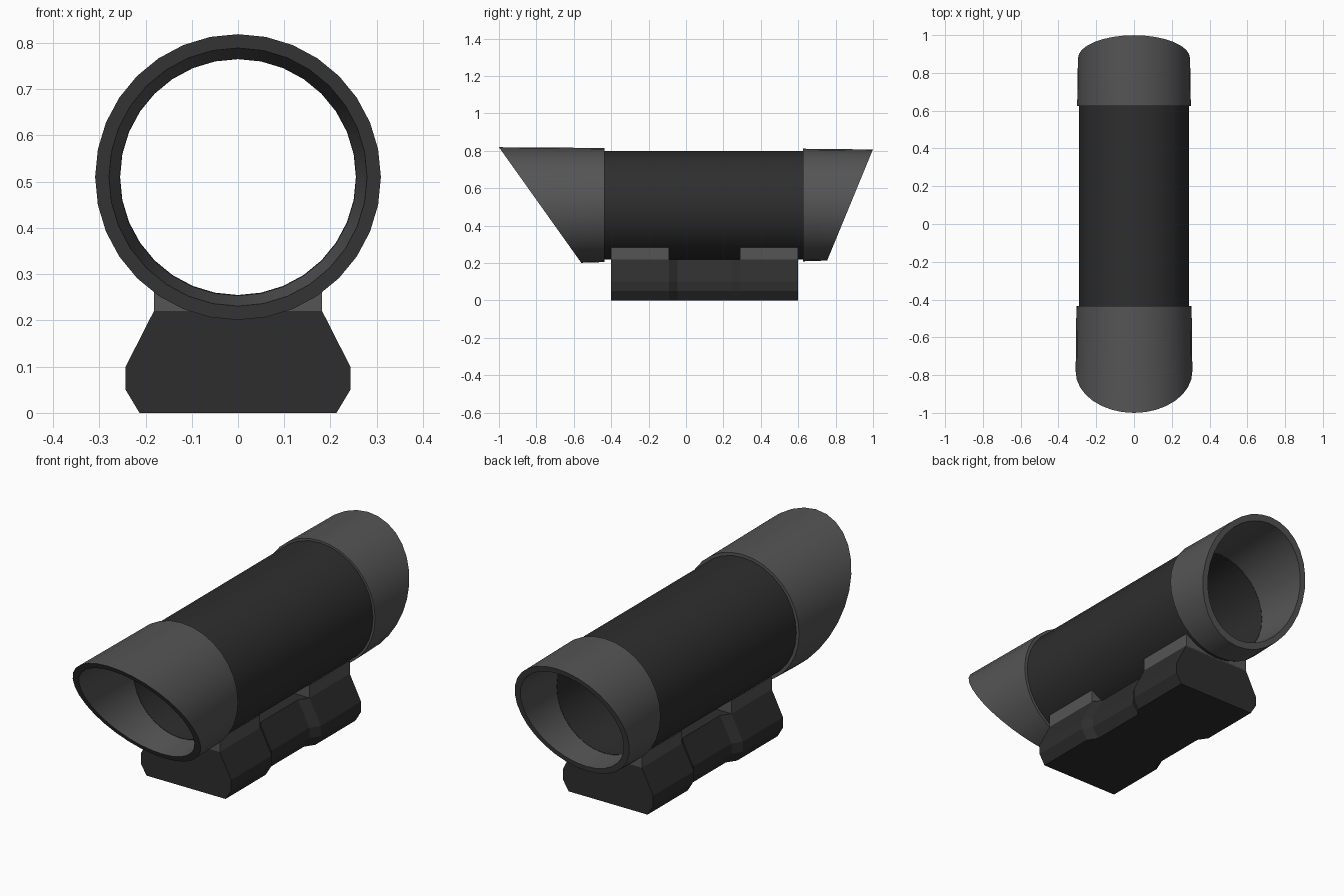
import bpy, bmesh, math

if "Cube" in bpy.data.objects:
    bpy.data.objects.remove(bpy.data.objects["Cube"])

N = 32          # sides of the round parts
CZ = 0.51       # height of the tube axis


def material(name, v):
    m = bpy.data.materials.new(name)
    m.diffuse_color = (v, v, v, 1)
    m.use_nodes = True
    m.node_tree.nodes["Principled BSDF"].inputs["Base Color"].default_value = m.diffuse_color
    return m


DARK = material("dark grey", 0.027)
GREY = material("mid grey", 0.09)


def finish(name, bm, mat, smooth=False):
    bmesh.ops.recalc_face_normals(bm, faces=bm.faces)
    me = bpy.data.meshes.new(name)
    bm.to_mesh(me)
    bm.free()
    me.materials.append(mat)
    ob = bpy.data.objects.new(name, me)
    bpy.context.collection.objects.link(ob)
    if smooth:
        bpy.ops.object.select_all(action='DESELECT')
        ob.select_set(True)
        bpy.context.view_layer.objects.active = ob
        bpy.ops.object.shade_smooth_by_angle(angle=math.radians(30))
    return ob


def loft(bm, loops, closed=False):
    """Skin a list of vertex loops; cap the ends unless closed on itself."""
    rows = [[bm.verts.new(p) for p in lp] for lp in loops]
    pairs = list(zip(rows, rows[1:])) + ([(rows[-1], rows[0])] if closed else [])
    for a, b in pairs:
        n = len(a)
        for i in range(n):
            j = (i + 1) % n
            bm.faces.new((a[i], a[j], b[j], b[i]))
    if not closed:
        bm.faces.new(rows[0])
        bm.faces.new(rows[-1])


def ring(r, y, slope=0.0):
    """Circle around the tube axis, sheared along y to make a slanted end."""
    out = []
    for i in range(N):
        a = 2 * math.pi * i / N
        z = r * math.cos(a)
        out.append((r * math.sin(a), y + slope * z, CZ + z))
    return out


def pipe(name, loops, mat):
    bm = bmesh.new()
    loft(bm, loops, closed=True)
    return finish(name, bm, mat, smooth=True)


# main tube, open right through
pipe("main_tube", [ring(0.29, -0.44), ring(0.29, 0.63),
                   ring(0.255, 0.63), ring(0.255, -0.44)], DARK)

# slanted hoods at both ends
pipe("front_hood", [ring(0.305, -0.435), ring(0.309, -0.78, -0.712),
                    ring(0.279, -0.78, -0.712), ring(0.256, -0.435)], GREY)
pipe("rear_hood", [ring(0.301, 0.625), ring(0.297, 0.877, 0.412),
                   ring(0.268, 0.877, 0.412), ring(0.256, 0.625)], GREY)

# mounting base with a waisted middle
half = [(0.213, 0), (0.243, 0.05), (0.243, 0.10), (0.182, 0.22)]


def section(y, inset):
    right = [(x - inset, y, z) for x, z in half]
    return right + [(-x, y, z) for x, y, z in reversed(right)]


bm = bmesh.new()
loft(bm, [section(y, d) for y, d in ((-0.40, 0), (-0.09, 0), (-0.045, 0.03),
                                     (0.245, 0.03), (0.29, 0), (0.60, 0))])
finish("mount_base", bm, DARK)


# saddles between base and tube, hollowed to follow the tube
def saddle(name, y0, y1):
    w, r = 0.182, 0.285
    arc = [w - 2 * w * i / 12 for i in range(13)]
    prof = [(-w, 0.215), (w, 0.215)] + \
           [(x, CZ - math.sqrt(r * r - x * x)) for x in arc]
    prof[2] = (w, 0.283)
    prof[-1] = (-w, 0.283)
    bm = bmesh.new()
    loft(bm, [[(x, y, z) for x, z in prof] for y in (y0, y1)])
    finish(name, bm, GREY)


saddle("front_saddle", -0.40, -0.09)
saddle("rear_saddle", 0.29, 0.60)
